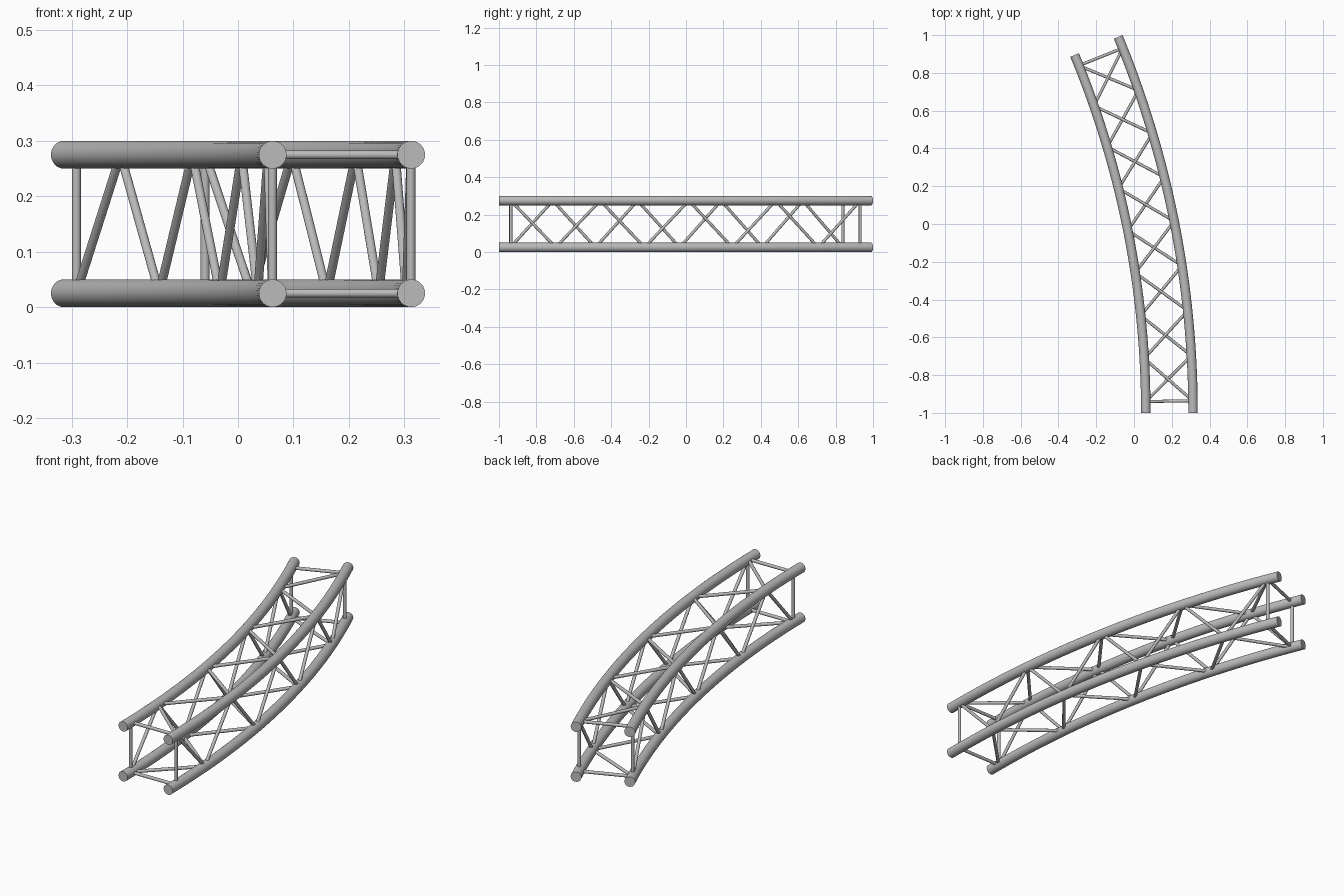
import bpy
import bmesh
from math import cos, sin, radians
from mathutils import Vector

cube = bpy.data.objects.get("Cube")
if cube:
    bpy.data.objects.remove(cube, do_unlink=True)

# Main dimensions: the truss bends along a circular arc
CENTRE_X, START_Y = -4.8885, -1.0
OUTER, INNER = 5.201, 4.951
LOW, HIGH = 0.025, 0.275
SWEEP, MARGIN, BAYS = 22.5, 0.7, 8
CHORD_R, BRACE_R = 0.025, 0.008

metal = bpy.data.materials.new("grey metal")
metal.use_nodes = True
grey = (0.5, 0.5, 0.5, 1)
metal.diffuse_color = grey
metal.node_tree.nodes["Principled BSDF"].inputs["Base Color"].default_value = grey


def arc_point(radius, angle, z):
    a = radians(angle)
    return Vector((CENTRE_X + radius * cos(a), START_Y + radius * sin(a), z))


def node(radius, index, z):
    return arc_point(radius, MARGIN + (SWEEP - 2 * MARGIN) * index / BAYS, z)


def sweep(bm, path, tangents, radius, sides):
    """Capped round tube along a list of points."""
    rings = []
    for point, tangent in zip(path, tangents):
        turn = tangent.to_track_quat('Z', 'Y')
        rings.append([bm.verts.new(point + turn @ Vector((
            radius * cos(radians(360 * i / sides)),
            radius * sin(radians(360 * i / sides)), 0))) for i in range(sides)])
    for a, b in zip(rings, rings[1:]):
        for i in range(sides):
            j = (i + 1) % sides
            bm.faces.new((a[i], a[j], b[j], b[i]))
    bm.faces.new(rings[0][::-1])
    bm.faces.new(rings[-1])


def finish(bm, name):
    bmesh.ops.recalc_face_normals(bm, faces=bm.faces)
    mesh = bpy.data.meshes.new(name)
    bm.to_mesh(mesh)
    bm.free()
    mesh.materials.append(metal)
    obj = bpy.data.objects.new(name, mesh)
    bpy.context.collection.objects.link(obj)
    bpy.ops.object.select_all(action='DESELECT')
    obj.select_set(True)
    bpy.context.view_layer.objects.active = obj
    bpy.ops.object.shade_smooth_by_angle(angle=radians(40))


def chord(name, radius, z, steps=32):
    bm = bmesh.new()
    angles = [SWEEP * i / steps for i in range(steps + 1)]
    sweep(bm, [arc_point(radius, a, z) for a in angles],
          [Vector((-sin(radians(a)), cos(radians(a)), 0)) for a in angles],
          CHORD_R, 32)
    finish(bm, name)


def braces(name, pairs):
    bm = bmesh.new()
    for a, b in pairs:
        sweep(bm, [a, b], [b - a] * 2, BRACE_R, 16)
    finish(bm, name)


def zigzag(name, even, odd):
    """Diagonals alternating between two chords, each given as (radius, z)."""
    points = [node(r, i, z) for i in range(BAYS + 1)
              for r, z in [odd if i % 2 else even]]
    braces(name, zip(points, points[1:]))


# Four curved main tubes
chord("outer_top_chord", OUTER, HIGH)
chord("outer_bottom_chord", OUTER, LOW)
chord("inner_top_chord", INNER, HIGH)
chord("inner_bottom_chord", INNER, LOW)

# Diagonal lacing on the four sides
zigzag("outer_side_lacing", (OUTER, HIGH), (OUTER, LOW))
zigzag("inner_side_lacing", (INNER, LOW), (INNER, HIGH))
zigzag("top_lacing", (OUTER, HIGH), (INNER, HIGH))
zigzag("bottom_lacing", (INNER, LOW), (OUTER, LOW))

# Square frame of thin bars at each end
for name, index in (("front_end_frame", 0), ("back_end_frame", BAYS)):
    corners = [node(r, index, z) for r, z in
               ((INNER, LOW), (OUTER, LOW), (OUTER, HIGH), (INNER, HIGH))]
    braces(name, zip(corners, corners[1:] + corners[:1]))
